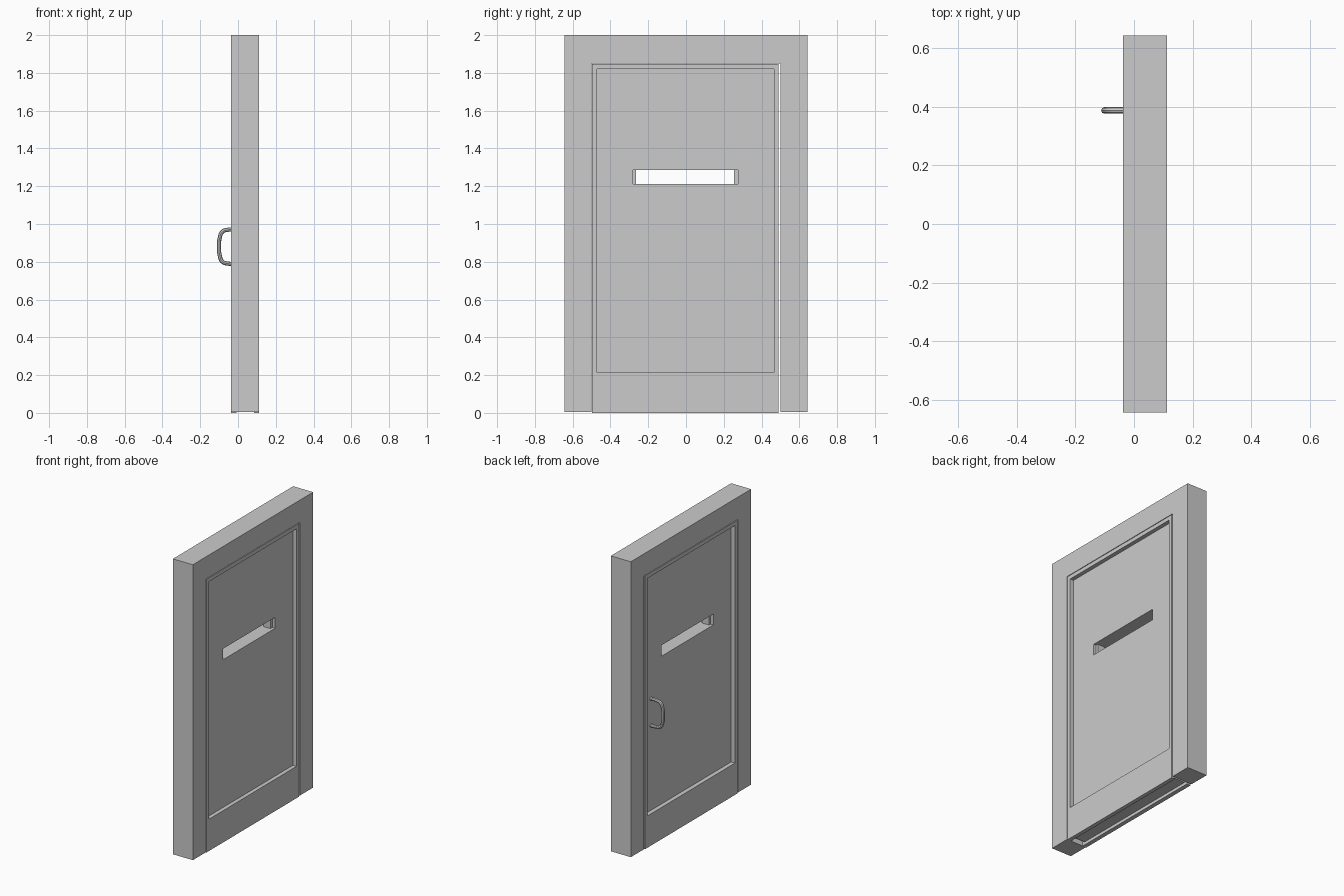
import bpy

if "Cube" in bpy.data.objects:
    bpy.data.objects.remove(bpy.data.objects["Cube"])

X0, X1 = -0.037, 0.112      # full thickness of frame and door
C0, C1 = -0.008, 0.085      # faces of the recessed door panel


def box(name, lo, hi):
    bpy.ops.mesh.primitive_cube_add(size=1, location=[(a + b) / 2 for a, b in zip(lo, hi)])
    ob = bpy.context.object
    ob.name = name
    ob.scale = [b - a for a, b in zip(lo, hi)]
    bpy.ops.object.transform_apply(location=True, rotation=False, scale=True)
    return ob


def cut(target, lo, hi):
    cutter = box("cutter", lo, hi)
    cutter.hide_render = True
    mod = target.modifiers.new("cut", 'BOOLEAN')
    mod.operation = 'DIFFERENCE'
    mod.solver = 'EXACT'
    mod.object = cutter
    bpy.context.view_layer.objects.active = target
    bpy.ops.object.modifier_apply(modifier=mod.name)
    bpy.data.objects.remove(cutter, do_unlink=True)


# Surrounding frame, open at the floor
frame = box("door_frame", (X0, -0.642, 0.004), (X1, 0.642, 2.0))
cut(frame, (-1, -0.5, -1), (1, 0.5, 1.85))

# Door leaf
L, R, TOP = -0.497, 0.49, 1.846
door = box("door", (X0, L, 0), (X1, R, TOP))
# recessed panels on both faces
for lo, hi in ((-1, C0), (C1, 1)):
    cut(door, (lo, -0.47, 0.215), (hi, 0.465, 1.82))
# shallow groove round the outer edge
D = 0.02
cut(door, (C0, -1, -1), (C1, 1, D))
cut(door, (C0, -1, TOP - D), (C1, 1, 3))
cut(door, (C0, -1, -1), (C1, L + D, 3))
cut(door, (C0, R - D, -1), (C1, 1, 3))
# viewing slot with stepped ends
cut(door, (-1, -0.264, 1.213), (1, 0.255, 1.287))
for lo, hi in ((-1, C0 + 0.02), (C1 - 0.02, 1)):
    cut(door, (lo, -0.28, 1.213), (hi, 0.275, 1.287))

# Bent pull handle
curve = bpy.data.curves.new("handle", 'CURVE')
curve.dimensions = '3D'
curve.bevel_depth = 0.011
curve.bevel_resolution = 2
curve.resolution_u = 5
curve.use_fill_caps = True
half = [(C0 + 0.005, 0.09), (-0.05, 0.09), (-0.083, 0.079), (-0.097, 0.045)]
path = half + [(-0.101, 0)] + [(x, -z) for x, z in reversed(half)]
spline = curve.splines.new('BEZIER')
spline.bezier_points.add(len(path) - 1)
for p, (x, z) in zip(spline.bezier_points, path):
    p.co = (x, 0.387, 0.88 + z)
    p.handle_left_type = p.handle_right_type = 'AUTO'
handle = bpy.data.objects.new("handle", curve)
bpy.context.collection.objects.link(handle)
bpy.ops.object.select_all(action='DESELECT')
handle.select_set(True)
bpy.context.view_layer.objects.active = handle
bpy.ops.object.convert(target='MESH')
bpy.ops.object.shade_smooth_by_angle()
